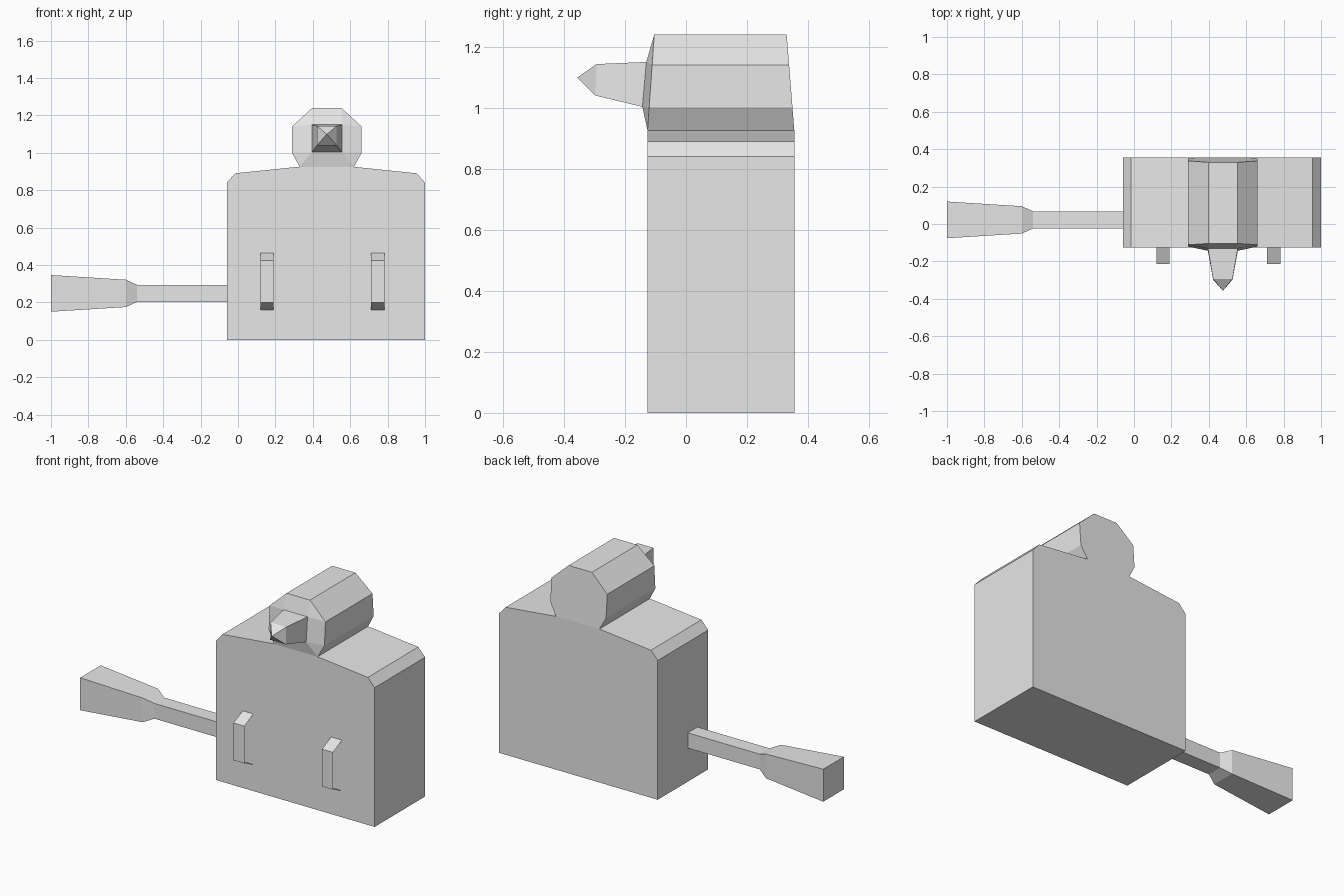
import bpy, bmesh

cube = bpy.data.objects.get("Cube")
if cube:
    bpy.data.objects.remove(cube, do_unlink=True)

grey = bpy.data.materials.new("plain_grey")
grey.use_nodes = True
grey.diffuse_color = (0.8, 0.8, 0.8, 1)
grey.node_tree.nodes["Principled BSDF"].inputs["Base Color"].default_value = (0.8, 0.8, 0.8, 1)

FRONT, BACK = -0.126, 0.355
MID = 0.475  # centre line of the body in x


def finish(name, bm):
    mesh = bpy.data.meshes.new(name)
    bm.to_mesh(mesh)
    bm.free()
    mesh.materials.append(grey)
    obj = bpy.data.objects.new(name, mesh)
    bpy.context.collection.objects.link(obj)
    return obj


def loft(name, rings):
    """Skin a row of equal-length rings, cap both ends and merge doubled points."""
    bm = bmesh.new()
    loops = [[bm.verts.new(p) for p in ring] for ring in rings]
    n = len(loops[0])
    for a, b in zip(loops, loops[1:]):
        for i in range(n):
            j = (i + 1) % n
            bm.faces.new((a[i], a[j], b[j], b[i]))
    bm.faces.new(loops[0])
    bm.faces.new(loops[-1])
    bmesh.ops.remove_doubles(bm, verts=bm.verts, dist=0.0005)
    bmesh.ops.recalc_face_normals(bm, faces=bm.faces)
    return finish(name, bm)


def mirrored(half, centre):
    """Complete a half profile of (offset, z) points about x = centre."""
    return [(centre - x, z) for x, z in half] + [(centre + x, z) for x, z in reversed(half)]


# Body: block with chamfered shoulders and a slightly rising top
body = mirrored([(0.53, 0), (0.53, 0.84), (0.485, 0.89), (0.145, 0.925)], 0.47)
loft("body", [[(x, y, z) for x, z in body] for y in (FRONT, BACK)])

# Head: eight-sided prism with sloping ends, its front drawn in to the snout
head = mirrored([(0.145, 0.925), (0.186, 1.0), (0.186, 1.14), (0.078, 1.24)], MID)
back_rim = [(x, BACK - 0.08 * (z - 0.925), z) for x, z in head]
front_rim = [(x, FRONT + 0.07 * (z - 0.925), z) for x, z in head]


def snout_ring(half, top, bottom):
    """Rectangle with each corner doubled to match the head outline."""
    left, right = MID - half, MID + half
    corners = [(left, *bottom), (left, *top), (right, *top), (right, *bottom)]
    return [c for c in corners for _ in range(2)]


base = snout_ring(0.08, (-0.13, 1.15), (-0.143, 1.003))
nose = snout_ring(0.052, (-0.293, 1.143), (-0.297, 1.04))
tip = snout_ring(0.002, (-0.355, 1.1), (-0.355, 1.098))
loft("head_and_snout", [back_rim, front_rim, base, nose, tip])

# Tail: square bar that flares towards its end
tail = []
for x, half in ((-0.05, 0.046), (-0.54, 0.046), (-0.6, 0.073), (-1.0, 0.098)):
    tail.append([(x, 0.022 + sy * half, 0.248 + sz * half)
                 for sy, sz in ((-1, -1), (1, -1), (1, 1), (-1, 1))])
loft("tail", tail)

# Arms: open folded strips on the front
strip = [(FRONT, 0.465), (-0.213, 0.425), (-0.213, 0.2), (FRONT, 0.16)]
for name, centre in (("right_arm", 0.155), ("left_arm", 0.746)):
    bm = bmesh.new()
    sides = [[bm.verts.new((centre + dx, y, z)) for y, z in strip] for dx in (-0.036, 0.036)]
    for i in range(3):
        bm.faces.new((sides[0][i], sides[0][i + 1], sides[1][i + 1], sides[1][i]))
    finish(name, bm)
